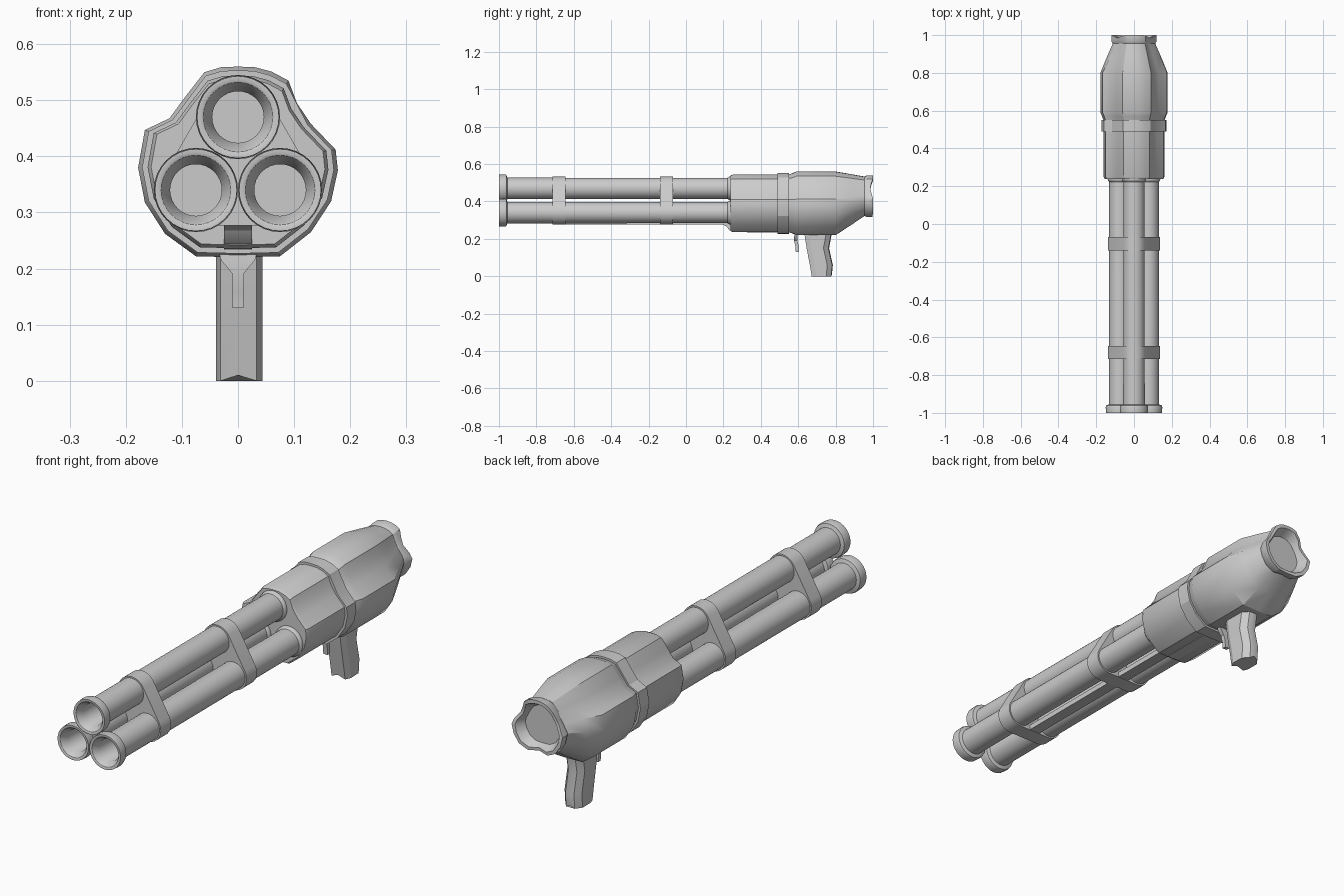
import bpy, bmesh, math

if "Cube" in bpy.data.objects:
    bpy.data.objects.remove(bpy.data.objects["Cube"])

BARRELS = [(0, 0.47), (-0.075, 0.34), (0.075, 0.34)]
CZ = 0.39
# lobed cross-section of the housing (x, z)
BODY = [(0, .56), (.03, .559), (.06, .551), (.09, .535), (.105, .495), (.13, .458),
        (.174, .412), (.178, .375), (.166, .32), (.13, .265), (.075, .222), (0, .22),
        (-.075, .222), (-.13, .262), (-.166, .318), (-.178, .38), (-.166, .447),
        (-.122, .468), (-.095, .505), (-.06, .55), (-.03, .559)]


def loft(name, rings, cap=True, angle=30):
    """Skin a list of equal-length point rings; smooth only below angle."""
    bm = bmesh.new()
    vs = [[bm.verts.new(p) for p in r] for r in rings]
    n = len(rings[0])
    for a, b in zip(vs, vs[1:]):
        for i in range(n):
            bm.faces.new((a[i], a[(i + 1) % n], b[(i + 1) % n], b[i]))
    if cap:
        bm.faces.new(vs[0])
        bm.faces.new(vs[-1])
    bmesh.ops.recalc_face_normals(bm, faces=bm.faces)
    me = bpy.data.meshes.new(name)
    bm.to_mesh(me)
    bm.free()
    ob = bpy.data.objects.new(name, me)
    bpy.context.collection.objects.link(ob)
    bpy.ops.object.select_all(action='DESELECT')
    ob.select_set(True)
    bpy.context.view_layer.objects.active = ob
    if angle:
        bpy.ops.object.shade_smooth_by_angle(angle=math.radians(angle))
    return ob


def lathe(name, profile, cx, cz, n=32):
    """Revolve (radius, y) points around an axis parallel to y."""
    return loft(name, [[(cx + r * math.cos(2 * math.pi * i / n), y,
                         cz + r * math.sin(2 * math.pi * i / n)) for i in range(n)]
                       for r, y in profile])


def section(y, s=1.0, pts=BODY):
    return [(x * s, y, CZ + (z - CZ) * s) for x, z in pts]


def slab(name, outline, widths):
    """Side outline (y, z) given thickness across x."""
    return loft(name, [[(x, y, z) for y, z in outline] for x in widths])


# barrels with flared muzzles, hollow bores and sockets at the fore housing
for k, (cx, cz) in enumerate(BARRELS):
    lathe(f"barrel_{k + 1}", [(.046, -.78), (.046, -.97), (.062, -.998), (.066, -1), (.073, -1),
                              (.075, -.97), (.072, -.96), (.057, -.955), (.056, .3)], cx, cz)
    lathe(f"barrel_socket_{k + 1}", [(.056, .222), (.063, .23), (.07, .27)], cx, cz)


# rounded-triangle clamps around the three barrels
def clamp_ring(y, r=.063):
    pts = []
    for k, (cx, cz) in enumerate(BARRELS):
        for i in range(9):
            a = math.radians(30 + 120 * k + 15 * i)
            pts.append((cx + r * math.cos(a), y, cz + r * math.sin(a)))
    return pts


for k, y in enumerate((-.715, -.14)):
    loft(f"barrel_clamp_{k + 1}", [clamp_ring(y), clamp_ring(y + .07)])

# rail under the barrels that curves down into the fore housing
slab("under_rail", [(-.7, .278), (.19, .278), (.215, .268), (.23, .248), (.25, .236),
                    (.5, .234), (.5, .3), (-.7, .3)], (-.025, .025))

# fore housing
loft("fore_housing", [section(.237, .87), section(.25, .905), section(.56, .905)])

# collar bridging the side dents
COLLAR = [p for p in BODY if p not in ((.105, .495), (-.095, .505))]
loft("collar", [section(.49, .96, COLLAR), section(.55, .96, COLLAR)], angle=20)


# rear housing tapering to a three-lobed, recessed tail
def tail(y, r, dent, notch=0.0):
    out = []
    for x, z in BODY:
        a = math.atan2(z - CZ, x)
        d = max(0, math.cos(3 * (a - math.radians(30))))
        rr = r - dent * d
        out.append((rr * math.cos(a), y - notch * d, .42 + rr * math.sin(a)))
    return out


def blend(y, t):
    return [tuple(p + (q - p) * t for p, q in zip(a, b))
            for a, b in zip(section(y), tail(y, .113, .02))]


loft("rear_housing", [section(.545, .9), section(.57, .95), section(.59), section(.8),
                      blend(.88, .5), tail(.955, .113, .02), tail(.968, .12, .022),
                      tail(1, .12, .022, .015), tail(1, .105, .02, .015), tail(.96, .083, .008)])

# pistol grip: (z, front y, back y)
grip = []
for z, f, b in [(.25, .63, .78), (.215, .635, .777), (.15, .645, .765), (.06, .662, .785), (0, .672, .78)]:
    lift = .01 if z == 0 else 0
    grip.append([(-.031, f, z), (0, f, z + lift), (.033, f, z), (.044, f + .025, z), (.042, b - .03, z),
                 (.02, b - .004, z), (0, b, z + lift), (-.02, b - .004, z), (-.039, b - .03, z),
                 (-.039, f + .025, z)])
loft("grip", grip, angle=25)

# trigger: (z, half width, centre y)
loft("trigger", [[(-w, y - .009, z), (w, y - .009, z), (w, y + .009, z), (-w, y + .009, z)]
                 for z, w, y in [(.235, .036, .59), (.215, .03, .588), (.192, .011, .586),
                                 (.16, .01, .594), (.13, .01, .596)]])
